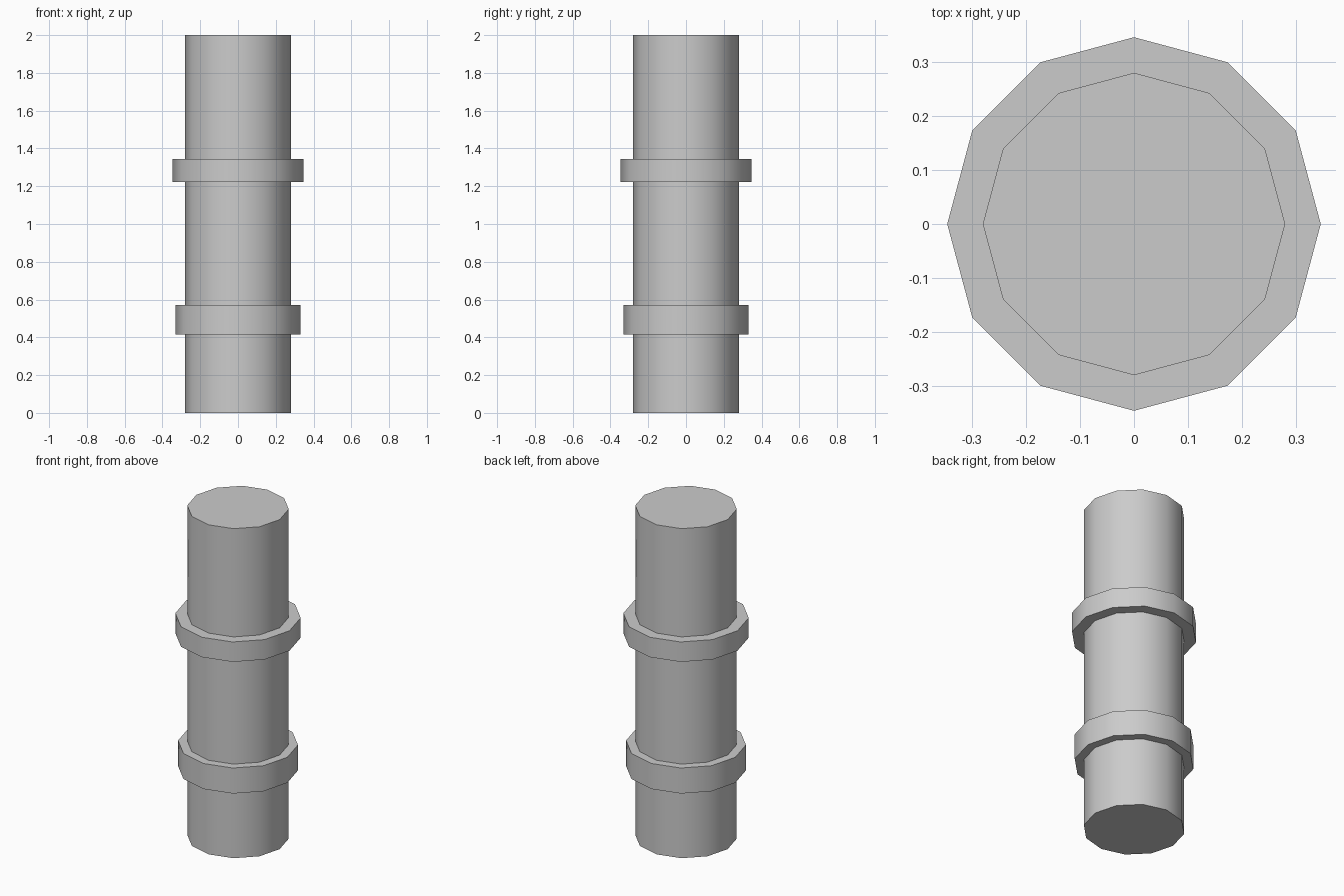
import bpy
import math

if "Cube" in bpy.data.objects:
    bpy.data.objects.remove(bpy.data.objects["Cube"])


def drum(name, radius, z0, z1):
    """Upright 12-sided cylinder between two heights, smooth sides and sharp rims."""
    bpy.ops.mesh.primitive_cylinder_add(
        vertices=12, radius=radius, depth=z1 - z0, location=(0, 0, (z0 + z1) / 2))
    obj = bpy.context.object
    obj.name = name
    bpy.ops.object.shade_smooth_by_angle(angle=math.radians(40))
    return obj


# Main pipe
drum("pipe", 0.28, 0.0, 2.0)

# Two raised collars
drum("lower_collar", 0.331, 0.416, 0.571)
drum("upper_collar", 0.346, 1.222, 1.343)
